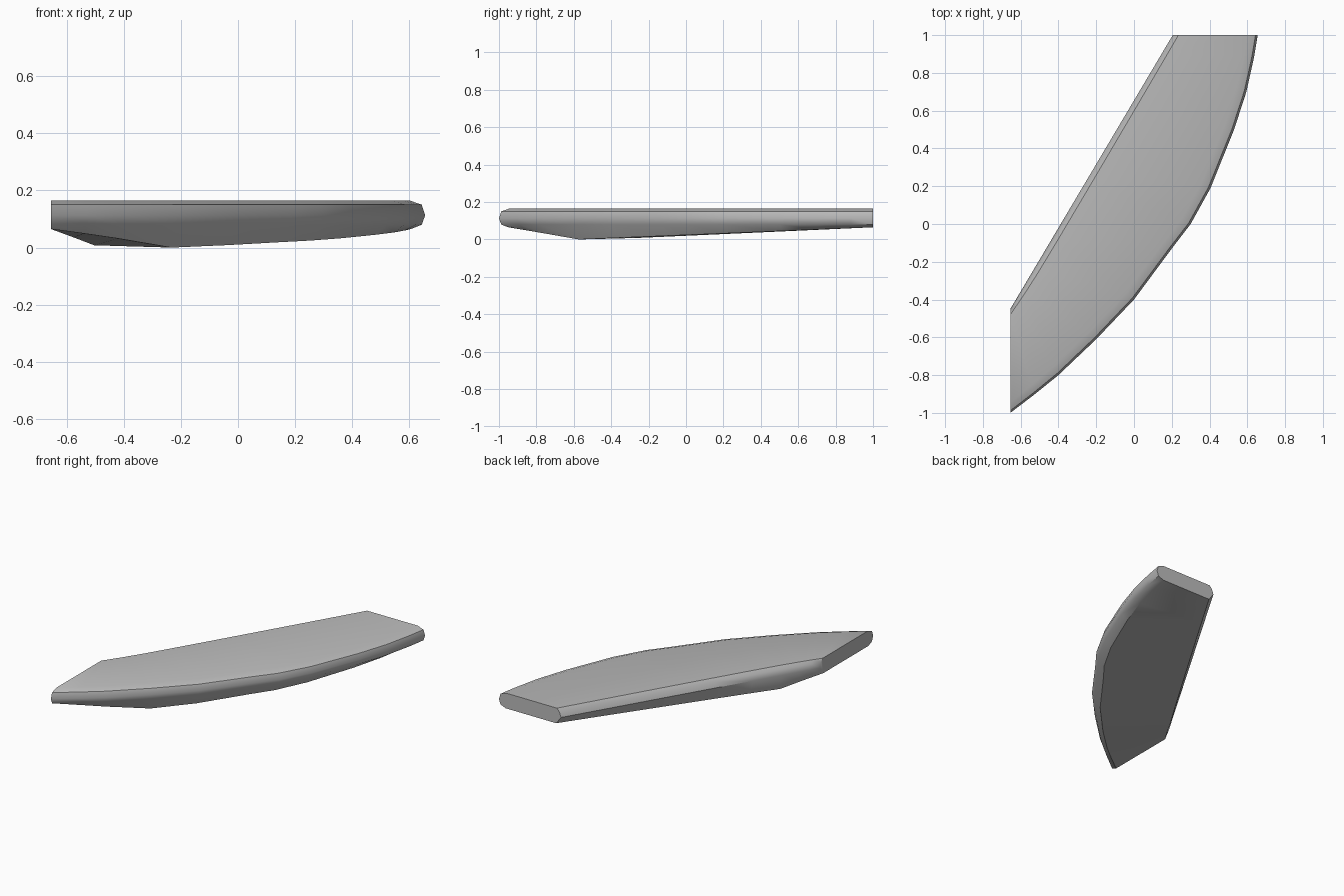
import bpy, bmesh, math
from mathutils import Vector

cube = bpy.data.objects.get("Cube")
if cube:
    bpy.data.objects.remove(cube, do_unlink=True)

# One plain grey for the whole blade
grey = bpy.data.materials.new("plain_grey")
grey.use_nodes = True
colour = (0.5, 0.5, 0.5, 1)
grey.diffuse_color = colour
grey.node_tree.nodes["Principled BSDF"].inputs["Base Color"].default_value = colour

# Plan: bowed outer edge, straight inner edge, deepest at the bend
outer_edge = [(-.655, -1), (-.53, -.905), (-.4, -.8), (-.2, -.61), (0, -.4), (.2, -.13),
              (.3, .0), (.405, .19), (.53, .5), (.595, .7), (.635, .88), (.655, 1)]
inner_start, inner_end = Vector((-.655, -.45)), Vector((.205, 1))
BEND_Y, BEND_T = -.61, .15
TOP, END_BOTTOM = .165, .065


def station(x, y):
    """Cross-section loop running from the inner ridge over the top and back under."""
    if y < BEND_Y:
        f = (BEND_Y - y) / (BEND_Y + 1)
        t = BEND_T * (1 - f)
    else:
        f = (y - BEND_Y) / (1 - BEND_Y)
        t = BEND_T + (1 - BEND_T) * f
    inner, outer = inner_start.lerp(inner_end, t), Vector((x, y))
    across = (outer - inner).normalized()
    low_out = END_BOTTOM * f
    low_in = .008 + (END_BOTTOM - .008) * f
    near = [(0, .112), (.012, .145), (.03, TOP)]
    far = [(.055, TOP), (.012, .15), (0, .113), (.012, .08), (.05, low_out)]
    under = [(.035, low_in)]
    return ([(inner + across * d, z) for d, z in near]
            + [(outer - across * d, z) for d, z in far]
            + [(inner + across * d, z) for d, z in under])


# Loft the stations and close both cut ends
bm = bmesh.new()
loops = [[bm.verts.new((p.x, p.y, z)) for p, z in station(x, y)] for x, y in outer_edge]
for a, b in zip(loops, loops[1:]):
    for i in range(len(a)):
        j = (i + 1) % len(a)
        bm.faces.new((a[i], a[j], b[j], b[i]))
bm.faces.new(loops[0])
bm.faces.new(loops[-1][::-1])
bmesh.ops.recalc_face_normals(bm, faces=bm.faces)

mesh = bpy.data.meshes.new("curved_blade")
bm.to_mesh(mesh)
bm.free()
mesh.materials.append(grey)
blade = bpy.data.objects.new("curved_blade", mesh)
bpy.context.collection.objects.link(blade)

# Soft sides with crisp end cuts
bpy.ops.object.select_all(action="DESELECT")
blade.select_set(True)
bpy.context.view_layer.objects.active = blade
bpy.ops.object.shade_smooth_by_angle(angle=math.radians(40))
